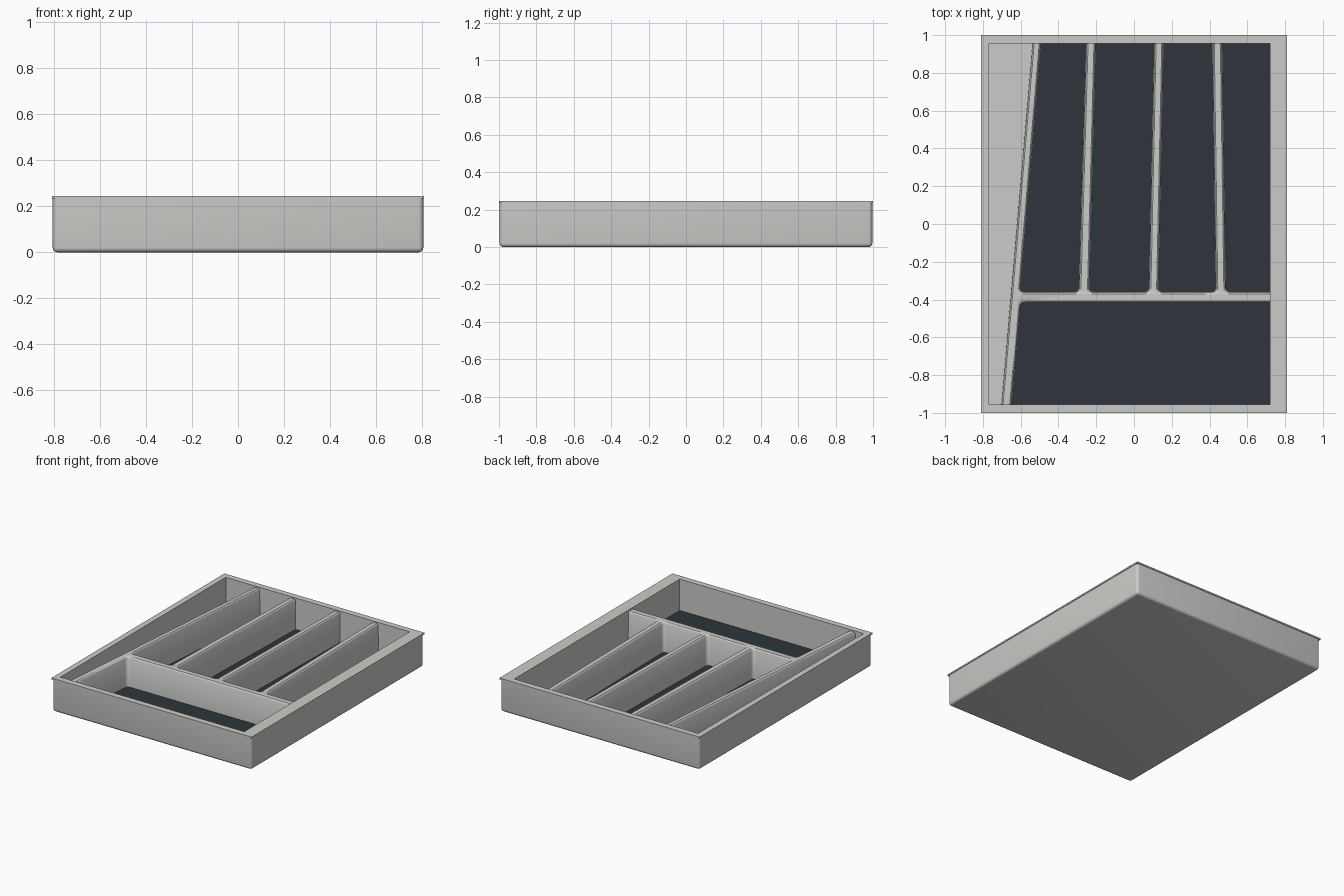
import bpy, bmesh, math
from mathutils import Vector

if "Cube" in bpy.data.objects:
    bpy.data.objects.remove(bpy.data.objects["Cube"])

FLOOR, TOP, RIM = 0.012, 0.236, 0.245


def material(name, rgb):
    m = bpy.data.materials.new(name)
    m.diffuse_color = (*rgb, 1)
    m.use_nodes = True
    m.node_tree.nodes["Principled BSDF"].inputs["Base Color"].default_value = m.diffuse_color
    return m


grey = material("light grey plastic", (0.60, 0.60, 0.58))
dark = material("dark slate mat", (0.026, 0.036, 0.044))


def make_object(name, bm, mat):
    bmesh.ops.recalc_face_normals(bm, faces=bm.faces)
    me = bpy.data.meshes.new(name)
    bm.to_mesh(me)
    bm.free()
    me.materials.append(mat)
    ob = bpy.data.objects.new(name, me)
    bpy.context.collection.objects.link(ob)
    return ob


def outline(c, d=0.0, steps=5):
    """Rounded four-sided outline of a compartment, grown by d on its divider sides."""
    yb, yt, lb, rb, lt, rt, radii, grow = c
    gl, gr, gb, gt = (d * g for g in grow)
    pts = [Vector(p) for p in ((lb - gl, yb - gb), (rb + gr, yb - gb),
                               (rt + gr, yt + gt), (lt - gl, yt + gt))]
    out = []
    for i, p in enumerate(pts):
        r = radii[i]
        if not r:
            out.append(p)
            continue
        a = p + (pts[i - 1] - p).normalized() * r
        b = p + (pts[(i + 1) % 4] - p).normalized() * r
        for k in range(steps + 1):
            t = k / steps
            out.append(a * (1 - t) ** 2 + p * 2 * t * (1 - t) + b * t * t)
    return out


def loft(bm, rings):
    """Closed solid through stacked (outline, z) rings."""
    vs = [[bm.verts.new((p.x, p.y, z)) for p in pts] for pts, z in rings]
    n = len(vs[0])
    for a, b in zip(vs, vs[1:]):
        for i in range(n):
            j = (i + 1) % n
            bm.faces.new((a[i], a[j], b[j], b[i]))
    bm.faces.new(vs[0][::-1])
    bm.faces.new(vs[-1])


# Compartments: y low, y high, x left/right at low y, x left/right at high y,
# corner radii, sides that have a divider lip (left, right, low, high)
E, R = 0.956, 0.025
wedge = (-E, E, -0.768, -0.703, -0.768, -0.538, (0, 0, 0, 0), (0, 1, 0, 0))
matted = {
    "fork": (-0.36, E, -0.603, -0.292, -0.492, -0.253, (R, R, 0, 0), (1, 1, 1, 0)),
    "knife": (-0.36, E, -0.237, 0.079, -0.202, 0.107, (R, R, 0, 0), (1, 1, 1, 0)),
    "spoon": (-0.36, E, 0.129, 0.434, 0.157, 0.415, (R, R, 0, 0), (1, 1, 1, 0)),
    "teaspoon": (-0.36, E, 0.486, 0.72, 0.467, 0.72, (R, 0, 0, 0), (1, 0, 1, 0)),
    "utensil": (-E, -0.418, -0.648, 0.72, -0.602, 0.72, (0, 0, 0, R), (1, 0, 0, 1)),
}

# Tray body: box with rounded sides and bottom
bm = bmesh.new()
bmesh.ops.create_cube(bm, size=1)
for v in bm.verts:
    v.co = Vector((v.co.x * 1.612, v.co.y * 1.992, (v.co.z + 0.5) * TOP))
edges = [e for e in bm.edges if min(v.co.z for v in e.verts) < 0.01]
bmesh.ops.bevel(bm, geom=edges, offset=0.02, segments=4, profile=0.5, affect='EDGES')
body = make_object("tray_body", bm, grey)

# Hollow out all compartments, with a chamfered lip along the dividers
bm = bmesh.new()
for c in [wedge, *matted.values()]:
    loft(bm, [(outline(c), FLOOR), (outline(c, 0.002), TOP - 0.010),
              (outline(c, 0.005), TOP - 0.004), (outline(c, 0.010), TOP),
              (outline(c, 0.010), TOP + 0.05)])
cutter = make_object("compartment_cutter", bm, grey)
cutter.hide_render = True
mod = body.modifiers.new("compartments", 'BOOLEAN')
mod.operation, mod.solver, mod.object = 'DIFFERENCE', 'EXACT', cutter
bpy.context.view_layer.objects.active = body
body.select_set(True)
bpy.ops.object.modifier_apply(modifier=mod.name)
bpy.data.objects.remove(cutter)
bpy.ops.object.shade_smooth_by_angle(angle=math.radians(35))

# Dark mats on the compartment floors
for name, c in matted.items():
    bm = bmesh.new()
    loft(bm, [(outline(c), FLOOR - 0.001), (outline(c), FLOOR + 0.004)])
    make_object(name + "_mat", bm, dark)

# Thin raised rim frame with square corners
bm = bmesh.new()
outer = [(-0.81, -1), (0.81, -1), (0.81, 1), (-0.81, 1)]
inner = [(-0.768, -E), (0.72, -E), (0.72, E), (-0.768, E)]
rings = [[bm.verts.new((x, y, z)) for x, y in pts]
         for pts, z in ((outer, TOP - 0.002), (outer, RIM), (inner, RIM), (inner, TOP - 0.002))]
for k in range(4):
    a, b = rings[k], rings[(k + 1) % 4]
    for i in range(4):
        j = (i + 1) % 4
        bm.faces.new((a[i], a[j], b[j], b[i]))
make_object("rim_frame", bm, grey)
